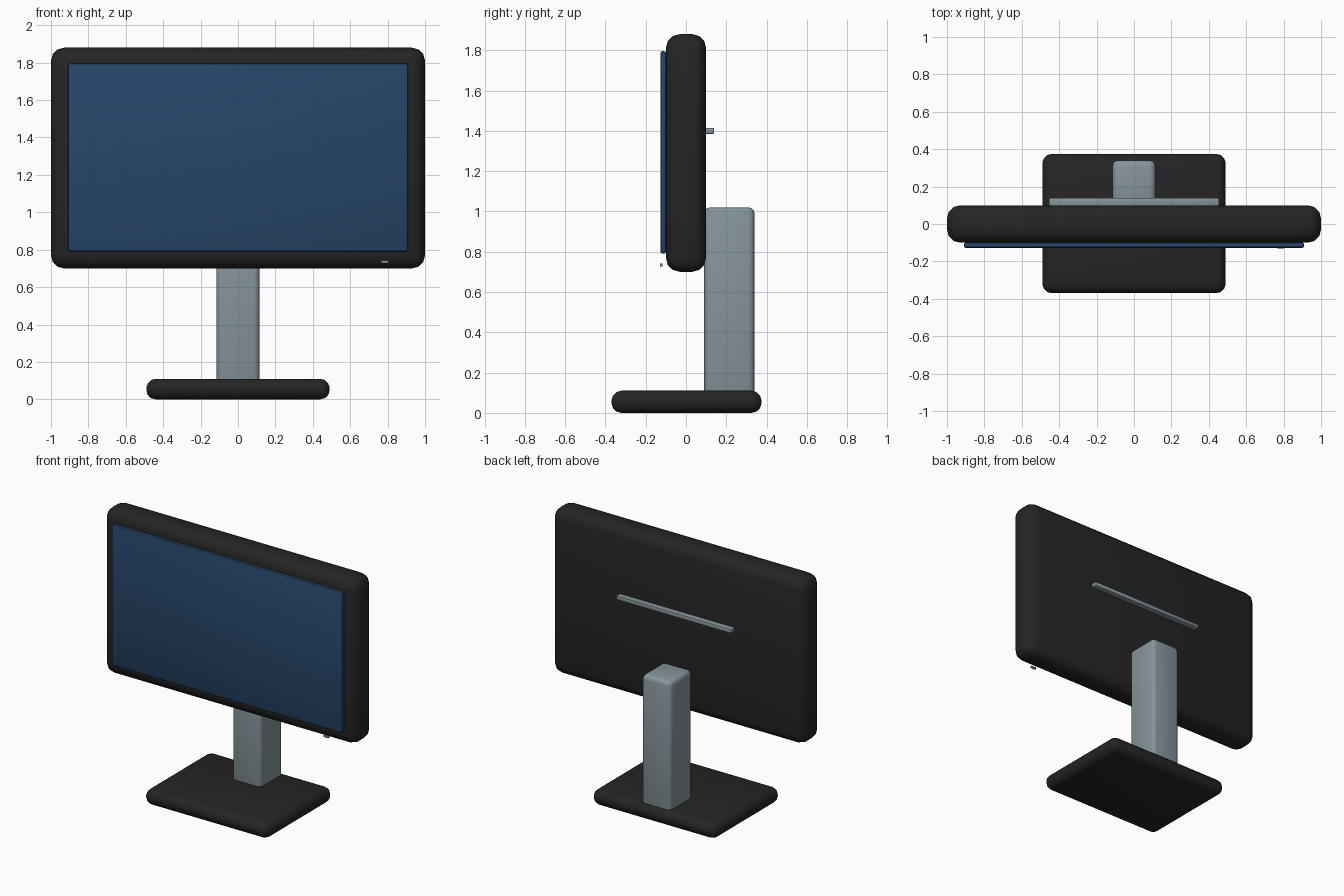
import bpy
import math

if "Cube" in bpy.data.objects:
    bpy.data.objects.remove(bpy.data.objects["Cube"])


def material(name, rgb):
    m = bpy.data.materials.new(name)
    m.diffuse_color = (*rgb, 1.0)
    m.use_nodes = True
    m.node_tree.nodes["Principled BSDF"].inputs["Base Color"].default_value = m.diffuse_color
    return m


black = material("black plastic", (0.018, 0.018, 0.018))
blue = material("blue glass", (0.019, 0.06, 0.14))
grey = material("grey metal", (0.24, 0.30, 0.33))


def rounded_box(name, lo, hi, mat, bevel, segments=3):
    """Box between two corners with rounded edges."""
    centre = [(a + b) / 2 for a, b in zip(lo, hi)]
    bpy.ops.mesh.primitive_cube_add(size=1, location=centre)
    ob = bpy.context.object
    ob.name = name
    ob.scale = [b - a for a, b in zip(lo, hi)]
    bpy.ops.object.transform_apply(location=False, rotation=False, scale=True)
    ob.data.materials.append(mat)
    mod = ob.modifiers.new("rounding", 'BEVEL')
    mod.width = bevel
    mod.segments = segments
    bpy.ops.object.modifier_apply(modifier=mod.name)
    bpy.ops.object.shade_smooth_by_angle(angle=math.radians(35))
    return ob


# Display housing and screen
rounded_box("housing", (-1, -0.10, 0.70), (1, 0.10, 1.88), black, 0.07)
rounded_box("screen", (-0.91, -0.127, 0.79), (0.91, -0.099, 1.795), blue, 0.01, 2)

# Power light below the screen, floating just ahead of the housing
rounded_box("power_light", (0.765, -0.13, 0.727), (0.805, -0.116, 0.742), grey, 0.003, 2)

# Ridge across the back
rounded_box("back_ridge", (-0.455, 0.095, 1.385), (0.455, 0.14, 1.415), grey, 0.006, 2)

# Stand
rounded_box("stand_column", (-0.115, 0.09, 0.08), (0.115, 0.34, 1.02), grey, 0.03)
rounded_box("stand_base", (-0.49, -0.37, 0), (0.49, 0.375, 0.11), black, 0.05)
